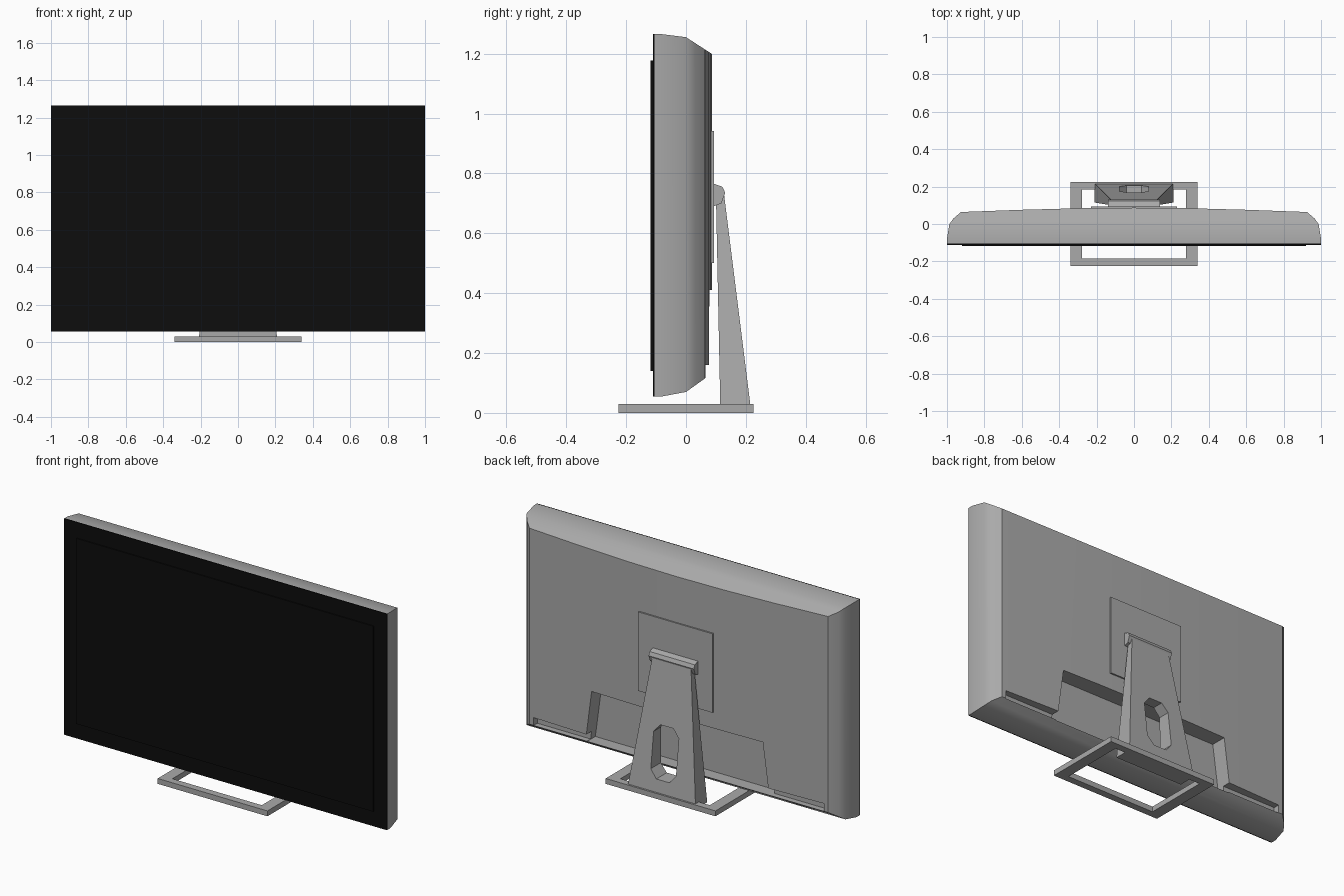
import bpy, bmesh, math
from mathutils import Vector

if "Cube" in bpy.data.objects:
    bpy.data.objects.remove(bpy.data.objects["Cube"])


def material(name, c):
    m = bpy.data.materials.new(name)
    m.diffuse_color = (*c, 1)
    m.use_nodes = True
    m.node_tree.nodes["Principled BSDF"].inputs["Base Color"].default_value = m.diffuse_color
    return m


GREY = material("silver grey plastic", (0.40, 0.40, 0.40))
BLACK = material("screen black", (0.004, 0.004, 0.004))


def finish(name, bm, mat):
    bmesh.ops.recalc_face_normals(bm, faces=bm.faces)
    me = bpy.data.meshes.new(name)
    bm.to_mesh(me)
    bm.free()
    ob = bpy.data.objects.new(name, me)
    bpy.context.collection.objects.link(ob)
    me.materials.append(mat)
    return ob


def prism(name, pts, axis, lo, hi, mat=GREY):
    """Extrude a 2D outline along an axis (the outline uses the other two axes in order)."""
    bm = bmesh.new()

    def place(p, d):
        v = list(p)
        v.insert("xyz".index(axis), d)
        return Vector(v)
    face = bm.faces.new([bm.verts.new(place(p, lo)) for p in pts])
    ext = bmesh.ops.extrude_face_region(bm, geom=[face])
    moved = [g for g in ext["geom"] if isinstance(g, bmesh.types.BMVert)]
    bmesh.ops.translate(bm, verts=moved, vec=place((0, 0), hi - lo))
    return finish(name, bm, mat)


def box(name, x, y, z, mat=GREY):
    return prism(name, [(x[0], y[0]), (x[1], y[0]), (x[1], y[1]), (x[0], y[1])], "z", z[0], z[1], mat)


def mirrored(half):
    """Complete a half outline by mirroring it in the first coordinate."""
    return half + [(-a, b) for a, b in reversed(half) if a > 1e-6]


def cut(ob, tool, op="DIFFERENCE"):
    tool.hide_render = True
    m = ob.modifiers.new("cut", "BOOLEAN")
    m.operation, m.object, m.solver = op, tool, "EXACT"
    bpy.context.view_layer.objects.active = ob
    bpy.ops.object.modifier_apply(modifier=m.name)
    bpy.data.objects.remove(tool)


# Housing: plan outline intersected with side profile
plan = mirrored([(1.0, -0.105), (1.0, -0.08), (0.987, 0.0), (0.965, 0.03), (0.925, 0.064),
                 (0.6, 0.076), (0.3, 0.084), (0.0, 0.087)])
housing = prism("housing", plan, "z", 0, 1.4)
side = [(-0.2, 0.055), (-0.08, 0.055), (0.0, 0.07), (0.063, 0.115), (0.12, 0.155),
        (0.12, 1.178), (0.065, 1.213), (0.0, 1.255), (-0.08, 1.265), (-0.2, 1.265)]
cut(housing, prism("profile_tool", side, "x", -1.2, 1.2), "INTERSECT")

# Connector recess and the channel along the bottom of the back
cut(housing, box("channel_tool", (-0.9, 0.9), (0.03, 0.2), (0.115, 0.16)))
cut(housing, prism("recess_tool", [(-0.57, 0.113), (0.57, 0.113), (0.53, 0.41), (-0.53, 0.41)],
                   "y", -0.012, 0.2))
bpy.ops.object.select_all(action="DESELECT")
housing.select_set(True)
bpy.context.view_layer.objects.active = housing
bpy.ops.object.shade_smooth_by_angle(angle=math.radians(38))

# Black front frame and screen
box("front_frame", (-1, 1), (-0.111, -0.105), (0.055, 1.265), BLACK)
box("screen", (-0.92, 0.92), (-0.118, -0.110), (0.14, 1.178), BLACK)

# Mounting plate and hinge
box("mount_plate", (-0.23, 0.23), (0.075, 0.094), (0.5, 0.942))
prism("hinge", [(0.092, 0.69), (0.118, 0.70), (0.131, 0.735), (0.122, 0.755), (0.092, 0.766)],
      "x", -0.14, 0.14)

# Tapered stand neck with a chamfered cable hole
neck = prism("stand_neck", [(0.115, 0.002), (0.218, 0.002), (0.127, 0.73), (0.1, 0.73)],
             "x", -0.3, 0.3)
cut(neck, prism("taper_tool", mirrored([(0.212, -0.05), (0.212, 0.002), (0.12, 0.73), (0.12, 0.8)]),
                "y", 0, 0.4), "INTERSECT")
cut(neck, prism("hole_tool", mirrored([(0.04, 0.10), (0.078, 0.145), (0.078, 0.345), (0.04, 0.39)]),
                "y", 0, 0.4))

# Open rectangular base
base = box("base_frame", (-0.34, 0.34), (-0.225, 0.225), (0, 0.03))
cut(base, box("opening_tool", (-0.277, 0.277), (-0.185, 0.185), (-0.1, 0.1)))
